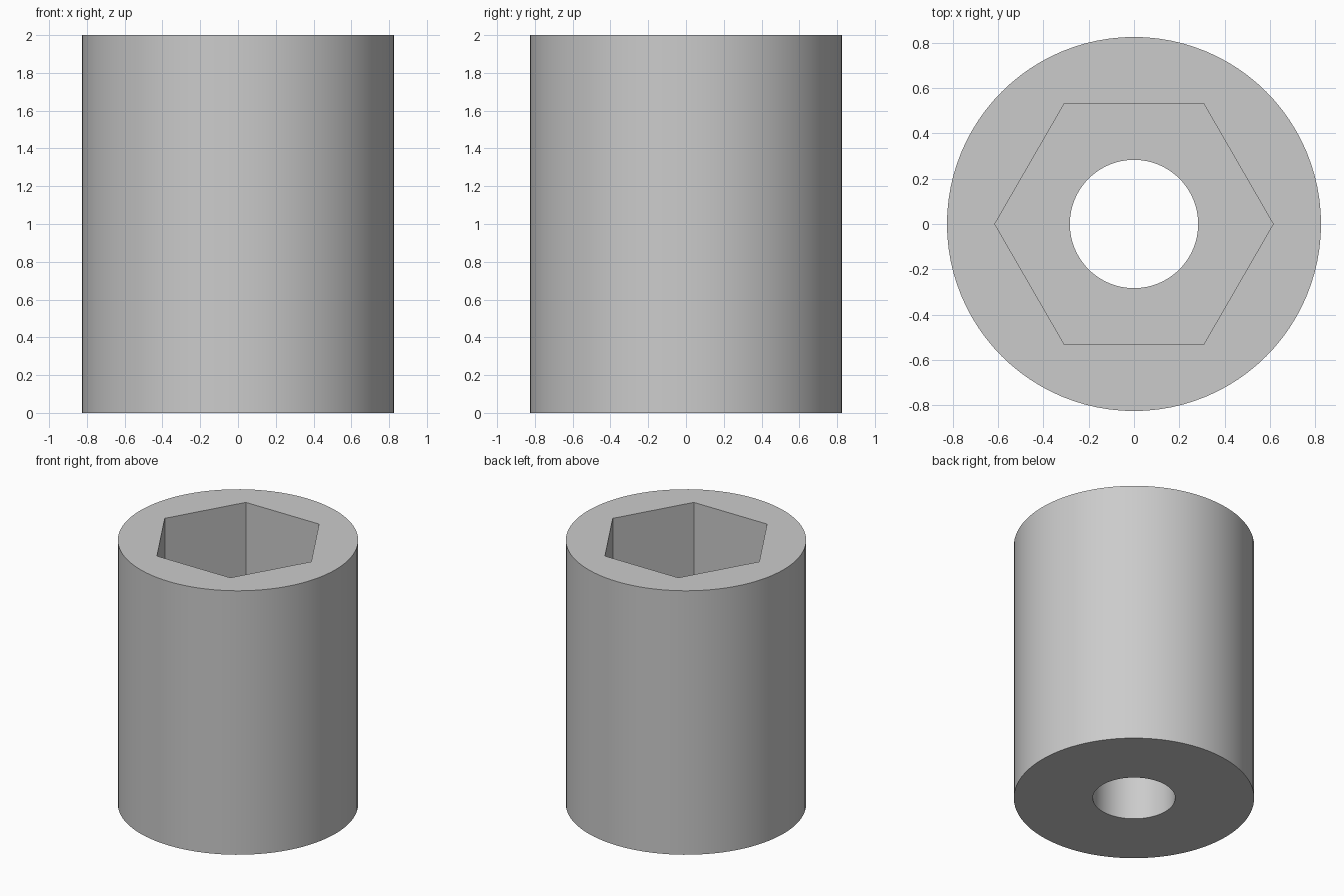
import bpy
import math

if "Cube" in bpy.data.objects:
    bpy.data.objects.remove(bpy.data.objects["Cube"], do_unlink=True)

HEIGHT = 2.0
SOCKET_FLOOR = 0.9

grey = bpy.data.materials.new("mid_grey")
grey.use_nodes = True
grey.diffuse_color = (0.6, 0.6, 0.6, 1)
grey.node_tree.nodes["Principled BSDF"].inputs["Base Color"].default_value = (0.6, 0.6, 0.6, 1)


def prism(name, sides, radius, bottom, top, turn=0.0):
    bpy.ops.mesh.primitive_cylinder_add(
        vertices=sides, radius=radius, depth=top - bottom,
        location=(0, 0, (top + bottom) / 2), rotation=(0, 0, turn))
    obj = bpy.context.object
    obj.name = name
    obj.data.materials.append(grey)
    return obj


# Round body
body = prism("sleeve_body", 96, 0.825, 0, HEIGHT)

# Hexagonal socket from the top, then a round bore through the floor
cutters = [
    prism("hex_socket_cutter", 6, 0.614, SOCKET_FLOOR, HEIGHT + 0.2, math.radians(30)),
    prism("bore_cutter", 96, 0.283, -0.2, SOCKET_FLOOR + 0.2),
]

bpy.ops.object.select_all(action="DESELECT")
body.select_set(True)
bpy.context.view_layer.objects.active = body
for cutter in cutters:
    cut = body.modifiers.new(cutter.name, "BOOLEAN")
    cut.operation = "DIFFERENCE"
    cut.solver = "EXACT"
    cut.object = cutter
    bpy.ops.object.modifier_apply(modifier=cut.name)
for cutter in cutters:
    bpy.data.objects.remove(cutter, do_unlink=True)

# Smooth round walls, crisp rims and socket corners
bpy.ops.object.shade_smooth_by_angle(angle=math.radians(30))
